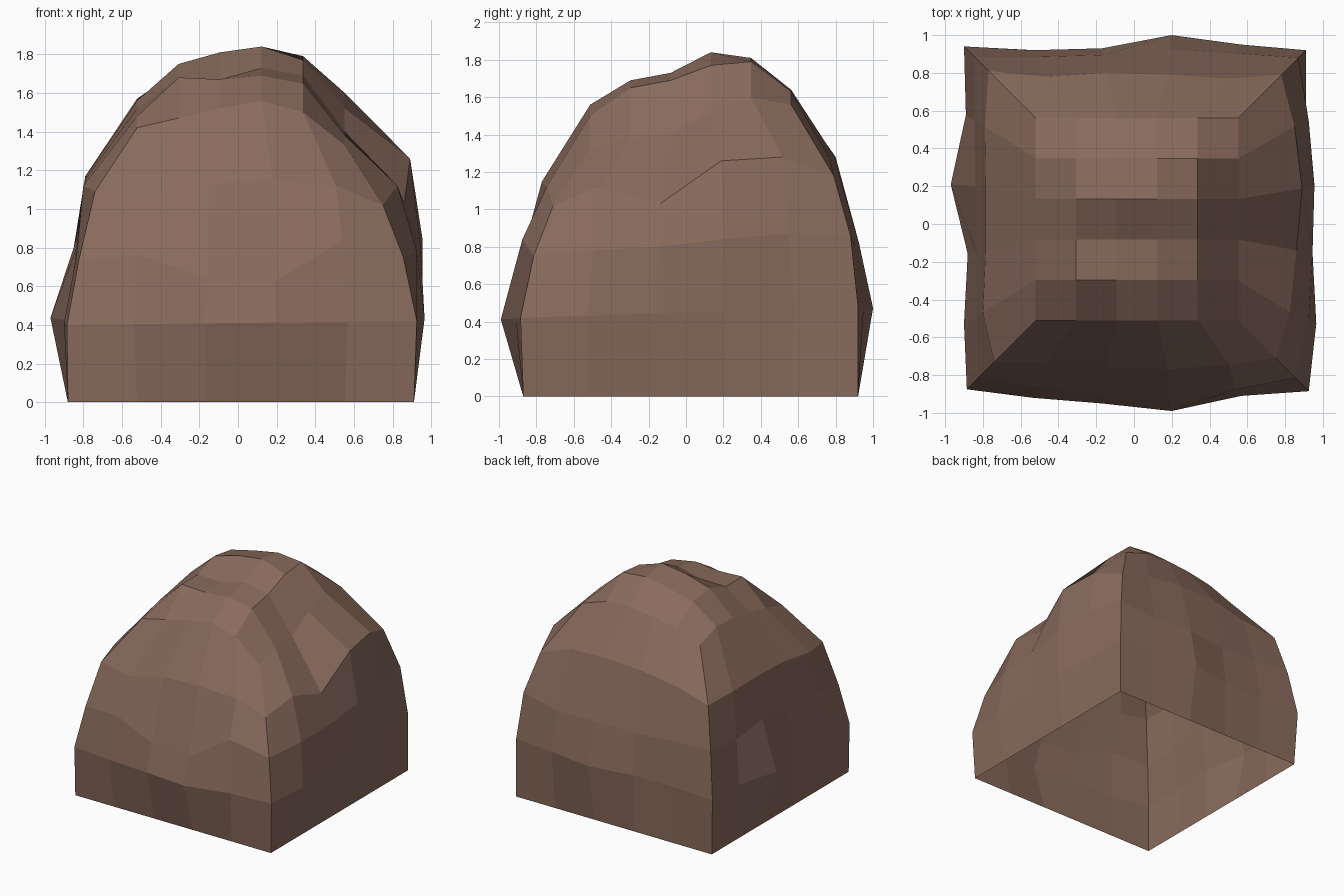
import bpy
import bmesh

# Remove only the default cube
default_cube = bpy.data.objects.get("Cube")
if default_cube:
    bpy.data.objects.remove(default_cube, do_unlink=True)

SIDE = 5                      # quads along each side of the rock
CENTRE_X, CENTRE_Y = 0.015, 0.025
HALF_WIDTH = 0.895            # half width of the square footprint
CAP_WIDTH = 0.537             # half width of the top cap


def make_material(name, colour):
    material = bpy.data.materials.new(name)
    material.use_nodes = True
    material.diffuse_color = (*colour, 1)
    shader = next(node for node in material.node_tree.nodes
                  if node.type == 'BSDF_PRINCIPLED')
    shader.inputs["Base Color"].default_value = (*colour, 1)
    shader.inputs["Roughness"].default_value = 0.9
    return material


def ring_cells():
    """Grid positions round the border: front, right, back, left."""
    front = [(i, 0) for i in range(SIDE)]
    right = [(SIDE, j) for j in range(SIDE)]
    back = [(SIDE - i, SIDE) for i in range(SIDE)]
    left = [(0, SIDE - j) for j in range(SIDE)]
    return front + right + back + left


def unit(index):
    """Turn a grid index into a position from -1 to 1."""
    return 2 * index / SIDE - 1


def place(component, reach, spread):
    """Border components go out to the reach, the others are spread evenly."""
    if abs(component) > 0.99:
        return component * reach
    return component * spread


def add_ring(bm, reaches, spread, heights):
    ring = []
    for (i, j), reach, height in zip(ring_cells(), reaches, heights):
        x = CENTRE_X + place(unit(i), reach, spread)
        y = CENTRE_Y + place(unit(j), reach, spread)
        ring.append(bm.verts.new((x, y, height)))
    return ring


def bridge(bm, lower, upper):
    count = len(lower)
    for k in range(count):
        n = (k + 1) % count
        bm.faces.new((lower[k], lower[n], upper[n], upper[k]))


def build_cap(bm):
    """Uneven crown of the rock, rows running from front to back."""
    heights = (
        (1.42, 1.47, 1.52, 1.56, 1.5, 1.33),
        (1.48, 1.68, 1.67, 1.69, 1.65, 1.38),
        (1.52, 1.68, 1.67, 1.73, 1.69, 1.4),
        (1.56, 1.75, 1.81, 1.84, 1.77, 1.52),
        (1.57, 1.72, 1.77, 1.81, 1.79, 1.6),
        (1.5, 1.58, 1.62, 1.64, 1.63, 1.56),
    )
    grid = {}
    for j, row in enumerate(heights):
        for i, height in enumerate(row):
            x = CENTRE_X + unit(i) * CAP_WIDTH
            y = CENTRE_Y + unit(j) * CAP_WIDTH
            grid[i, j] = bm.verts.new((x, y, height))
    for i in range(SIDE):
        for j in range(SIDE):
            bm.faces.new((grid[i, j], grid[i + 1, j],
                          grid[i + 1, j + 1], grid[i, j + 1]))
    return [grid[cell] for cell in ring_cells()]


def build_walls(bm):
    """Square foot, bulging belly, waist and shoulder; open underneath."""
    count = len(ring_cells())
    foot = add_ring(bm, [HALF_WIDTH] * count, HALF_WIDTH, [0] * count)

    belly_reach = (.9, .945, .975, 1.015, .935, .91, .95, .93, .94, .895,
                   .895, .925, .975, .905, .895, .915, .905, .985, .895, .915)
    belly_height = [0.44 + 0.03 * unit(j) + 0.01 * unit(i)
                    for i, j in ring_cells()]
    belly = add_ring(bm, belly_reach, 0.92, belly_height)

    waist_reach = (.84, .89, .93, .94, .9, .84, .91, .93, .94, .91,
                   .855, .88, .9, .87, .86, .86, .86, .855, .85, .85)
    waist_height = (.73, .76, .64, .62, .84, .75, .78, .8, .84, .87,
                    .86, .8, .82, .8, .82, .83, .8, .83, .8, .76)
    waist = add_ring(bm, waist_reach, 0.87, waist_height)

    shoulder_reach = (.755, .76, .78, .795, .77, .735, .81, .845, .875, .835,
                      .765, .745, .765, .775, .755, .785, .805, .8, .8, .815)
    shoulder_height = (1.09, 1.04, 1.13, 1.15, 1.12, 1.02, 1.12, 1.03, 1.26,
                       1.28, 1.18, 1.27, 1.29, 1.28, 1.22, 1.16, 1.17, 1.17,
                       1.16, 1.12)
    shoulder = add_ring(bm, shoulder_reach, 0.82, shoulder_height)
    return [foot, belly, waist, shoulder]


# Rock shell: stacked rings joined to the crown
bm = bmesh.new()
rings = build_walls(bm) + [build_cap(bm)]
for lower, upper in zip(rings, rings[1:]):
    bridge(bm, lower, upper)
for face in bm.faces:
    face.smooth = False

mesh = bpy.data.meshes.new("rock")
bm.to_mesh(mesh)
bm.free()
mesh.materials.append(make_material("brown stone", (0.25, 0.145, 0.108)))
rock = bpy.data.objects.new("rock", mesh)
bpy.context.collection.objects.link(rock)
